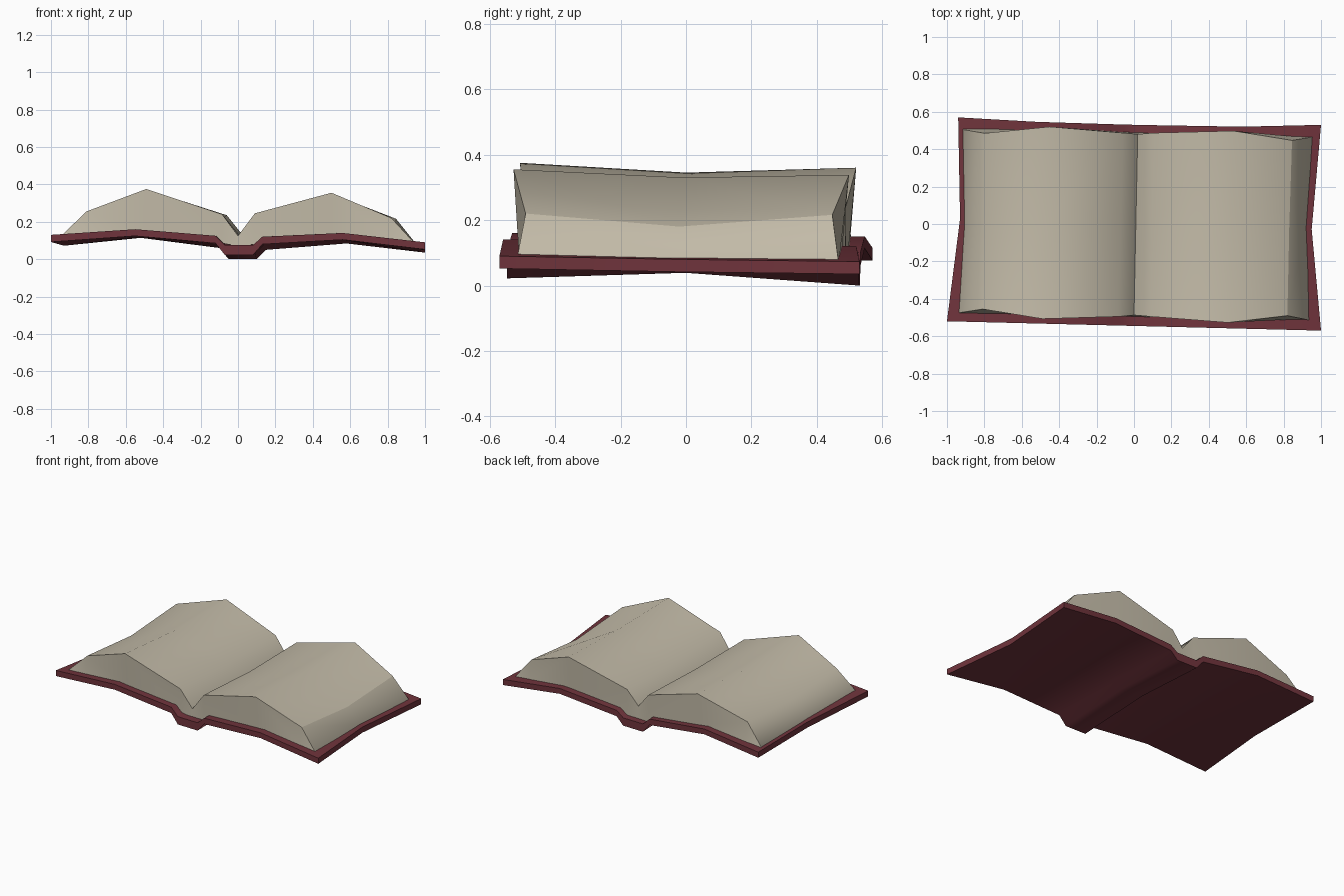
import bpy, math

if "Cube" in bpy.data.objects:
    bpy.data.objects.remove(bpy.data.objects["Cube"])


def material(name, rgb):
    m = bpy.data.materials.new(name)
    m.diffuse_color = (*rgb, 1)
    m.use_nodes = True
    m.node_tree.nodes["Principled BSDF"].inputs["Base Color"].default_value = m.diffuse_color
    return m


def lerp(points, x):
    """Height of a polyline of (x, value) at x."""
    for (x0, v0), (x1, v1) in zip(points, points[1:]):
        if x <= x1:
            break
    return v0 + (v1 - v0) * (x - x0) / (x1 - x0)


def slab(name, tops, bottoms, mat, sharp_column=None):
    """Closed slab between matching rows of top and bottom points."""
    n, rows = len(tops[0]), len(tops)
    verts = [p for t, b in zip(tops, bottoms) for p in t + b]
    T = lambda r, i: r * 2 * n + i
    B = lambda r, i: r * 2 * n + n + i
    faces = []
    for r in range(rows - 1):
        for i in range(n - 1):
            faces.append((T(r, i), T(r, i + 1), T(r + 1, i + 1), T(r + 1, i)))
            faces.append((B(r, i), B(r + 1, i), B(r + 1, i + 1), B(r, i + 1)))
        faces.append((T(r, 0), T(r + 1, 0), B(r + 1, 0), B(r, 0)))
        e = n - 1
        faces.append((T(r, e), B(r, e), B(r + 1, e), T(r + 1, e)))
    for i in range(n - 1):
        faces.append((T(0, i), B(0, i), B(0, i + 1), T(0, i + 1)))
        e = rows - 1
        faces.append((T(e, i), T(e, i + 1), B(e, i + 1), B(e, i)))
    me = bpy.data.meshes.new(name)
    me.from_pydata(verts, [], faces)
    me.materials.append(mat)
    ob = bpy.data.objects.new(name, me)
    bpy.context.collection.objects.link(ob)
    bpy.ops.object.select_all(action='DESELECT')
    ob.select_set(True)
    bpy.context.view_layer.objects.active = ob
    bpy.ops.object.shade_smooth_by_angle(angle=math.radians(60))
    if sharp_column is not None:
        column = {T(r, sharp_column) for r in range(rows)}
        for edge in me.edges:
            if set(edge.vertices) <= column:
                edge.use_edge_sharp = True
    return ob


leather = material("dark_red_cover", (0.162, 0.034, 0.045))
paper = material("aged_paper", (0.546, 0.497, 0.392))

# Cover: (x, z) of the upper side along the front, middle and back rows
cover_rows = [
    [(-1, .13), (-.55, .16), (-.12, .125), (-.07, .075),
     (.08, .075), (.13, .12), (.56, .14), (1, .09)],
    [(-.93, .11), (-.52, .155), (-.11, .12), (-.06, .092),
     (.09, .092), (.14, .117), (.55, .14), (.95, .08)],
    [(-.94, .115), (-.52, .15), (-.1, .10), (-.05, .053),
     (.10, .053), (.15, .09), (.58, .12), (1, .073)],
]
back_edge = [(-.94, .57), (-.5, .545), (0, .53), (.6, .52), (1, .53)]
cover_y = [lambda x: -.545 - .025 * x,
           lambda x: -.03 * x,
           lambda x: lerp(back_edge, x)]
thickness = [.038, .036, .04, .053, .053, .04, .036, .038]
tops = [[(x, f(x), z) for x, z in row] for row, f in zip(cover_rows, cover_y)]
bottoms = [[(x, y, z - t) for (x, y, z), t in zip(row, thickness)]
           for row in tops]
slab("cover", tops, bottoms, leather)

# Page block: upper surface along the front, middle and back rows
pages = [
    [(-.94, -.475, .13), (-.81, -.455, .255), (-.49, -.507, .375),
     (-.085, -.495, .24), (0, -.487, .125), (.09, -.495, .245),
     (.5, -.527, .355), (.82, -.49, .22), (.94, -.515, .09)],
    [(-.905, 0, .115), (-.8, 0, .22), (-.47, 0, .345),
     (-.07, 0, .225), (.01, 0, .125), (.095, 0, .22),
     (.52, -.01, .33), (.83, -.02, .18), (.92, -.02, .088)],
    [(-.915, .505, .12), (-.8, .485, .25), (-.45, .52, .36),
     (-.06, .487, .235), (.02, .48, .135), (.10, .487, .23),
     (.53, .498, .338), (.845, .447, .216), (.955, .465, .078)],
]
foot_y = [lambda x: -.495 - .02 * x, lambda x: -.01 * x,
          lambda x: .49 - .025 * x]
# The block's underside follows the cover
feet = [[(x, f(x), min(lerp(c, x), z) - .005) for x, y, z in row]
        for row, c, f in zip(pages, cover_rows, foot_y)]
slab("pages", pages, feet, paper, sharp_column=7)
